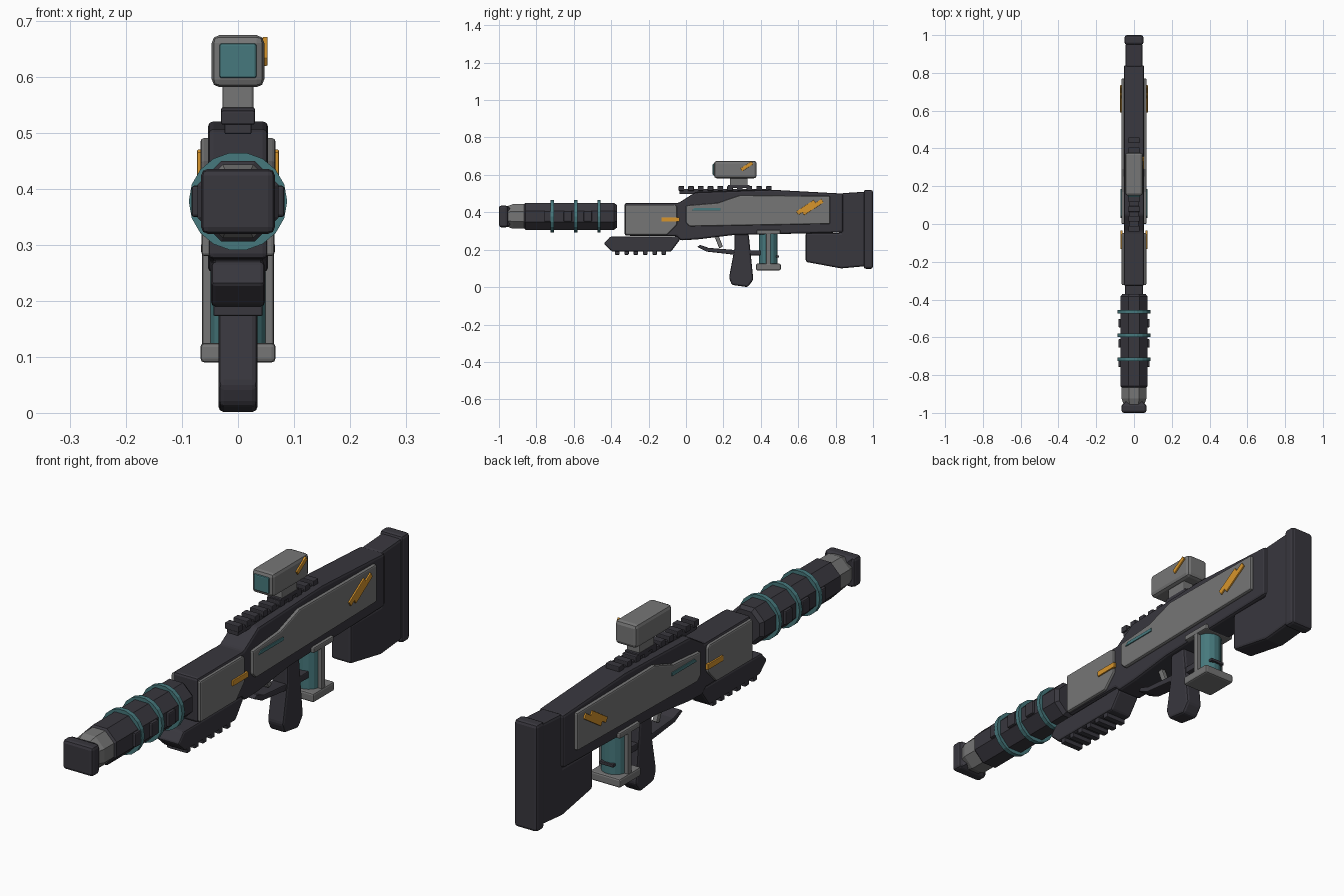
import bpy, bmesh, math
from mathutils import Matrix

if "Cube" in bpy.data.objects:
    bpy.data.objects.remove(bpy.data.objects["Cube"])


def material(name, rgb):
    m = bpy.data.materials.new(name)
    m.diffuse_color = (*rgb, 1)
    m.use_nodes = True
    m.node_tree.nodes["Principled BSDF"].inputs["Base Color"].default_value = m.diffuse_color
    return m


DARK = material("dark_gunmetal", (0.040, 0.038, 0.048))
GREY = material("mid_grey", (0.18, 0.18, 0.18))
TEAL = material("teal", (0.062, 0.19, 0.205))
ORANGE = material("orange", (0.68, 0.30, 0.025))


def finish(bm, name, mat, bevel=0.0, segments=2):
    bmesh.ops.recalc_face_normals(bm, faces=bm.faces)
    me = bpy.data.meshes.new(name)
    bm.to_mesh(me)
    bm.free()
    me.materials.append(mat)
    ob = bpy.data.objects.new(name, me)
    bpy.context.collection.objects.link(ob)
    if bevel:
        b = ob.modifiers.new("bevel", "BEVEL")
        b.width, b.segments, b.limit_method = bevel, segments, "ANGLE"
    return ob


def prism(name, pts, x0, x1, mat, bevel=0.006, segments=2):
    """Extrude a (y, z) profile from x0 to x1."""
    bm = bmesh.new()
    a = [bm.verts.new((x0, y, z)) for y, z in pts]
    b = [bm.verts.new((x1, y, z)) for y, z in pts]
    n = len(pts)
    bm.faces.new(a)
    bm.faces.new(b[::-1])
    for i in range(n):
        bm.faces.new((a[i], a[(i + 1) % n], b[(i + 1) % n], b[i]))
    return finish(bm, name, mat, bevel, segments)


def box(name, x, y, z, mat, bevel=0.005, tilt=0, segments=2):
    """Box from (min, max) ranges, tilted about x around its centre."""
    cy, cz = sum(y) / 2, sum(z) / 2
    c, s = math.cos(tilt), math.sin(tilt)
    pts = []
    for py, pz in ((y[0], z[0]), (y[1], z[0]), (y[1], z[1]), (y[0], z[1])):
        dy, dz = py - cy, pz - cz
        pts.append((cy + dy * c - dz * s, cz + dy * s + dz * c))
    return prism(name, pts, x[0], x[1], mat, bevel, segments)


AXIS = 0.378  # barrel height


def lathe(name, rings, sides, mat, axis="y", centre=(0, 0, AXIS), phase=0.5, closed=False):
    """Turn (radius, position) rings around the y or z axis."""
    bm = bmesh.new()
    loops = []
    for r, t in rings:
        loop = []
        for i in range(sides):
            a = 2 * math.pi * (i + phase) / sides
            u, v = r * math.cos(a), r * math.sin(a)
            p = (u, t, v) if axis == "y" else (u, v, t)
            loop.append(bm.verts.new([p[k] + centre[k] for k in range(3)]))
        loops.append(loop)
    pairs = list(zip(loops, loops[1:]))
    if closed:
        pairs.append((loops[-1], loops[0]))
    else:
        bm.faces.new(loops[0])
        bm.faces.new(loops[-1])
    for a, b in pairs:
        for i in range(sides):
            j = (i + 1) % sides
            bm.faces.new((a[i], a[j], b[j], b[i]))
    return finish(bm, name, mat)


# barrel with chamfered ends, neck and muzzle cap
lathe("barrel", [(0.066, -0.87), (0.078, -0.858), (0.078, -0.385), (0.066, -0.37)], 8, DARK)
lathe("muzzle_neck", [(0.058, -0.96), (0.071, -0.925), (0.071, -0.86)], 8, GREY)
box("muzzle_cap", (-0.066, 0.066), (-1.0, -0.952), (AXIS - 0.058, AXIS + 0.058), DARK, 0.012)
lathe("muzzle_cap_taper", [(0.08, -0.956), (0.045, -0.925)], 4, DARK)

# teal barrel rings and side tabs
for n, y in enumerate((-0.715, -0.59, -0.465)):
    lathe(f"barrel_ring_{n}", [(0.072, y - 0.009), (0.088, y - 0.009), (0.088, y + 0.009),
                              (0.072, y + 0.009)], 18, TEAL, phase=0, closed=True)
for n, y in enumerate((-0.735, -0.632, -0.525)):
    for s in (-1, 1):
        box(f"barrel_tab_{n}_{s}", sorted((s * 0.06, s * 0.083)), (y - 0.022, y + 0.022),
            (AXIS - 0.028, AXIS + 0.028), DARK, 0.005)

# receiver body
prism("receiver", [(-0.328, 0.275), (-0.05, 0.272), (-0.03, 0.25), (0.06, 0.255), (0.25, 0.278),
                   (0.84, 0.292), (0.84, 0.50), (0.45, 0.521), (0.05, 0.507), (-0.04, 0.45),
                   (-0.328, 0.45)], -0.054, 0.054, DARK, 0.01)

# stock and butt plate
prism("stock", [(0.64, 0.29), (0.64, 0.135), (0.83, 0.10), (0.96, 0.112), (0.96, 0.51),
                (0.83, 0.502), (0.825, 0.29)], -0.044, 0.044, DARK, 0.01)
box("butt_plate", (-0.05, 0.05), (0.95, 1.0), (0.098, 0.52), DARK, 0.012)

# side panels with orange and teal marks, mirrored
for s, side in ((1, "right"), (-1, "left")):
    def span(a, b):
        return sorted((s * a, s * b))
    prism(f"front_panel_{side}", [(-0.324, 0.28), (-0.10, 0.28), (-0.048, 0.335), (-0.048, 0.432),
                                  (-0.06, 0.44), (-0.324, 0.44)], *span(0.04, 0.065), GREY, 0.006)
    prism(f"rear_panel_{side}", [(0.0, 0.345), (0.02, 0.325), (0.77, 0.338), (0.77, 0.486),
                                 (0.29, 0.491), (0.17, 0.45), (0.0, 0.436)],
          *span(0.04, 0.067), GREY, 0.006)
    box(f"front_mark_{side}", span(0.06, 0.071), (-0.132, -0.035), (0.35, 0.372), ORANGE, 0.002)
    prism(f"teal_strip_{side}", [(0.03, 0.41), (0.185, 0.41), (0.185, 0.424), (0.045, 0.424)],
          *span(0.06, 0.071), TEAL, 0.002)
    for n, (y, z, h) in enumerate(((0.642, 0.426, 0.056), (0.678, 0.428, 0.062))):
        box(f"slash_{n}_{side}", span(0.06, 0.073), (y - h, y + h), (z - 0.011, z + 0.011),
            ORANGE, 0.002, math.radians(33))
    # magazine side strut
    box(f"magazine_strut_{side}", span(0.045, 0.064), (0.428, 0.452), (0.11, 0.30), GREY, 0.004)

# top rail
box("rail_base", (-0.024, 0.024), (-0.035, 0.455), (0.498, 0.525), DARK, 0.003)
for n in range(10):
    y = -0.025 + n * 0.052
    box(f"rail_tooth_{n}", (-0.03, 0.03), (y - 0.015, y + 0.015), (0.515, 0.54), DARK, 0.003)

# sight with lens and mark
box("sight_mount", (-0.028, 0.028), (0.235, 0.33), (0.53, 0.59), GREY, 0.005)
box("sight_mount_foot", (-0.03, 0.03), (0.225, 0.34), (0.53, 0.546), DARK, 0.003)
box("sight_housing", (-0.047, 0.047), (0.15, 0.378), (0.582, 0.675), GREY, 0.014)
box("sight_lens", (-0.033, 0.033), (0.143, 0.17), (0.598, 0.66), TEAL, 0.004)
box("sight_mark", (0.044, 0.053), (0.29, 0.36), (0.637, 0.655), ORANGE, 0.002, math.radians(33))

# foregrip with lower rail teeth
prism("foregrip", [(-0.44, 0.232), (-0.405, 0.27), (-0.03, 0.272), (-0.035, 0.25), (-0.08, 0.19),
                   (-0.395, 0.19)], -0.048, 0.048, DARK, 0.008)
for n in range(6):
    y = -0.368 + n * 0.05
    box(f"foregrip_tooth_{n}", (-0.044, 0.044), (y - 0.012, y + 0.012), (0.173, 0.2), DARK, 0.003)

# trigger, guard and pistol grip
prism("trigger_guard", [(0.06, 0.215), (0.11, 0.19), (0.27, 0.172), (0.27, 0.198), (0.12, 0.21),
                        (0.075, 0.226)], -0.03, 0.03, DARK, 0.004)
box("trigger", (-0.01, 0.01), (0.165, 0.187), (0.21, 0.272), GREY, 0.004, math.radians(22))
prism("pistol_grip", [(0.258, 0.285), (0.258, 0.20), (0.23, 0.05), (0.245, 0.012), (0.33, 0.0),
                      (0.36, 0.04), (0.335, 0.285)], -0.035, 0.035, DARK, 0.01)
box("grip_bridge", (-0.03, 0.03), (0.32, 0.40), (0.17, 0.197), DARK, 0.004)

# cylindrical magazine
lathe("magazine_cell", [(0.051, 0.11), (0.051, 0.295)], 16, TEAL, "z", (0, 0.44, 0))
box("magazine_base", (-0.067, 0.067), (0.374, 0.507), (0.09, 0.125), GREY, 0.007)
box("magazine_collar", (-0.066, 0.066), (0.378, 0.505), (0.283, 0.305), GREY, 0.005)
box("magazine_clip", (-0.03, 0.03), (0.47, 0.498), (0.158, 0.17), DARK, 0.003)
